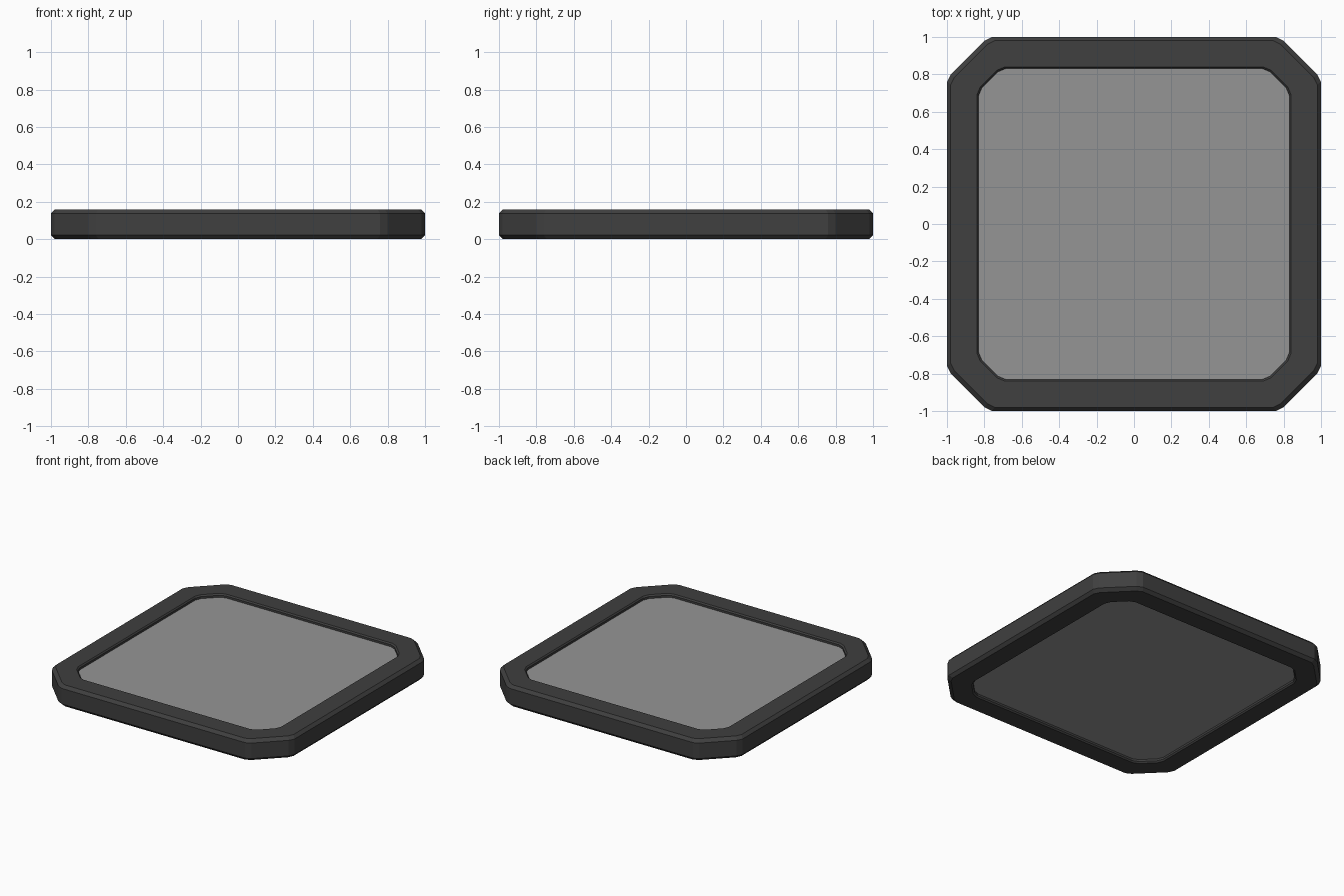
import bpy, bmesh

if "Cube" in bpy.data.objects:
    bpy.data.objects.remove(bpy.data.objects["Cube"])

def material(name, v):
    m = bpy.data.materials.new(name)
    m.diffuse_color = (v, v, v, 1)
    m.use_nodes = True
    m.node_tree.nodes["Principled BSDF"].inputs["Base Color"].default_value = m.diffuse_color
    return m

dark = material("dark_grey", 0.05)
grey = material("mid_grey", 0.30)

OUTER = (1.0, 0.76, 0.80, 0.98)     # half size, straight end, corner bend (long, short axis)
INNER = (0.84, 0.69, 0.733, 0.822)

def outline(p, off=0.0):
    """Square outline with cut, slightly eased corners; positive off shrinks it."""
    h, a, b, c = p
    s = (h - off) / h
    quarter = [(h, -a), (h, a), (c, b), (b, c)]
    pts = []
    for _ in range(4):
        pts += [(x * s, y * s) for x, y in quarter[1:]] + [(-quarter[1][1] * -s, h * s)]
        quarter = [(-y, x) for x, y in quarter]
    # each quarter closes with its own last straight end
    out = []
    x, y = 1, 0
    for _ in range(4):
        for u, v in ((h, a), (c, b), (b, c), (a, h)):
            out.append(((u * x - v * y) * s, (u * y + v * x) * s))
        x, y = -y, x
    return out

def build(name, rings, mat, closed):
    bm = bmesh.new()
    loops = [[bm.verts.new((x, y, z)) for x, y in outline(p, off)] for p, off, z in rings]
    pairs = list(zip(loops, loops[1:]))
    if closed:
        pairs.append((loops[-1], loops[0]))
    else:
        bm.faces.new(loops[0])
        bm.faces.new(loops[-1])
    for lo, hi in pairs:
        n = len(lo)
        for i in range(n):
            j = (i + 1) % n
            bm.faces.new((lo[i], lo[j], hi[j], hi[i]))
    bmesh.ops.recalc_face_normals(bm, faces=bm.faces)
    me = bpy.data.meshes.new(name)
    bm.to_mesh(me)
    bm.free()
    me.materials.append(mat)
    bpy.context.collection.objects.link(bpy.data.objects.new(name, me))

# Bevelled frame: ring cross-section swept round the outline
build("frame", [
    (OUTER, 0.02, 0.0), (OUTER, 0.0, 0.022), (OUTER, 0.0, 0.138), (OUTER, 0.02, 0.16),
    (INNER, 0.0, 0.16), (INNER, 0.008, 0.15), (INNER, 0.008, 0.01), (INNER, 0.0, 0.0),
], dark, True)

# Panel slightly recessed on both sides
build("panel", [(INNER, 0.006, 0.025), (INNER, 0.006, 0.135)], grey, False)
